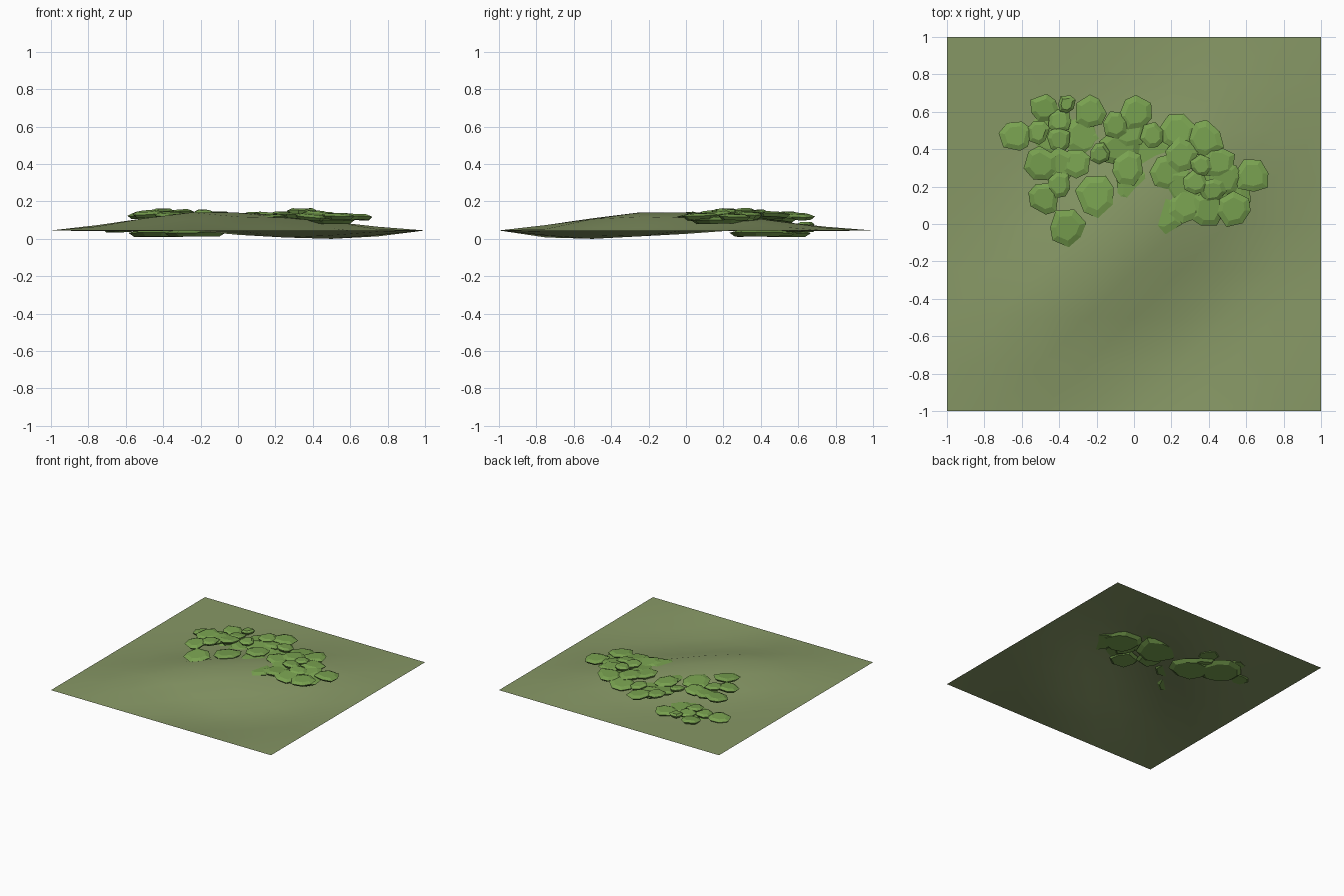
import bpy, bmesh, math, random
from mathutils import Matrix, Vector

if "Cube" in bpy.data.objects:
    bpy.data.objects.remove(bpy.data.objects["Cube"])

random.seed(4)

def material(name, col):
    m = bpy.data.materials.new(name)
    m.diffuse_color = (*col, 1)
    m.use_nodes = True
    m.node_tree.nodes["Principled BSDF"].inputs["Base Color"].default_value = m.diffuse_color
    return m

def add_object(name, bm, mat):
    bmesh.ops.recalc_face_normals(bm, faces=bm.faces)
    me = bpy.data.meshes.new(name)
    bm.to_mesh(me)
    bm.free()
    ob = bpy.data.objects.new(name, me)
    bpy.context.collection.objects.link(ob)
    me.materials.append(mat)
    return ob

# Ground: a diagonal ridge with a hollow at front right, flat at the border
def ground_z(x, y):
    amp = 0.095 + 0.035 * max(0, -(x + y))
    wave = math.cos(2.8 * (x - y))
    if x < y and wave < 0:
        wave *= 0.1
    return 0.045 + amp * wave * math.cos(math.pi * x / 2) * math.cos(math.pi * y / 2)

bm = bmesh.new()
bmesh.ops.create_grid(bm, x_segments=8, y_segments=8, size=1)
for v in bm.verts:
    v.co.z = max(0, ground_z(v.co.x, v.co.y))
for f in bm.faces:
    f.smooth = True
ground = add_object("grass_ground", bm, material("grass", (0.24, 0.31, 0.13)))
if ground.data.polygons[0].normal.z < 0:
    ground.data.flip_normals()

# Leaf: irregular flattened pad made of three rings
def add_leaf(bm, x, y, r, z, sides=7, thick=0.03, tilt=0.1):
    turn = random.uniform(0, 6.28)
    lobes = [(turn + 2 * math.pi * (i + random.uniform(-.2, .2)) / sides,
              r * random.uniform(0.88, 1.12)) for i in range(sides)]
    mat = (Matrix.Translation((x, y, z))
           @ Matrix.Rotation(random.uniform(-tilt, tilt), 4, 'X')
           @ Matrix.Rotation(random.uniform(-tilt, tilt), 4, 'Y'))
    rings = []
    for scale, h in ((0.8, -0.5), (1.0, 0.1), (0.65, 0.5)):
        rings.append([bm.verts.new(mat @ Vector((scale * d * math.cos(a),
                      scale * d * math.sin(a), h * thick))) for a, d in lobes])
    for lo, hi in zip(rings, rings[1:]):
        for i in range(sides):
            j = (i + 1) % sides
            bm.faces.new((lo[i], lo[j], hi[j], hi[i]))
    bm.faces.new(rings[0][::-1])
    bm.faces.new(rings[-1])

# Leaf clumps: base height, then x, y, radius of each leaf
clumps = {
    "back_left_leaves": (0.035, [
        (-.48, .62, .08), (-.36, .64, .05), (-.23, .60, .09), (-.63, .47, .09),
        (-.51, .49, .06), (-.40, .55, .07), (-.27, .47, .11), (-.40, .45, .07)]),
    "front_left_leaves": (0.118, [
        (-.50, .32, .09), (-.39, .31, .10), (-.40, .21, .07), (-.48, .14, .09),
        (-.20, .15, .11), (-.36, -.02, .10), (-.31, .33, .08)]),
    "middle_leaves": (0.105, [
        (-.18, .38, .06), (.01, .59, .09), (-.03, .50, .10), (-.07, .41, .11),
        (.10, .47, .07), (.23, .49, .10), (-.03, .30, .09), (0, .20, .11),
        (-.10, .53, .07)]),
    "right_leaves": (0.115, [
        (.38, .45, .10), (.17, .27, .10), (.25, .37, .09), (.15, .06, .11),
        (.28, .11, .10), (.25, .20, .10), (.36, .31, .06), (.45, .33, .09),
        (.48, .24, .10), (.63, .26, .10), (.53, .08, .10), (.42, .18, .07),
        (.40, .08, .10), (.33, .22, .07)]),
}
green = material("leaf_green", (0.19, 0.36, 0.08))
for name, (base, leaves) in clumps.items():
    bm = bmesh.new()
    for x, y, r in leaves:
        add_leaf(bm, x, y, r, base + (0.11 - r) * 0.6 + random.uniform(-.006, .006))
    add_object(name, bm, green)

# Broad pads under the clumps, poking out below the ground
bm = bmesh.new()
for x, y, r, z in ((-.44, .50, .17, .028), (-.24, .38, .16, .03), (.06, .36, .18, .085),
                   (.35, .27, .16, .10), (.48, .18, .15, .10)):
    add_leaf(bm, x, y, r, z, sides=9, thick=0.035, tilt=0.02)
add_object("under_pads", bm, green)
